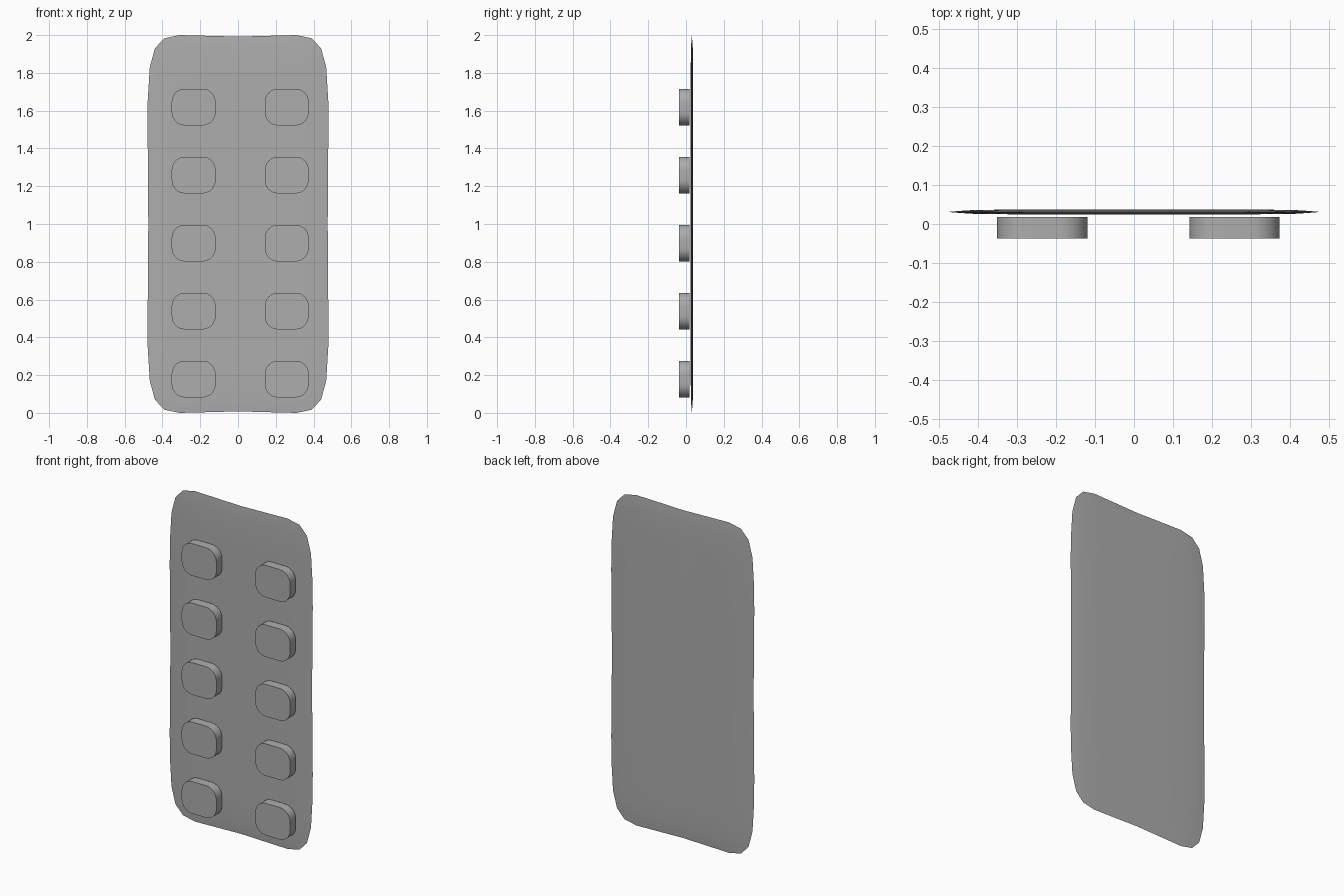
import bpy, bmesh, math

cube = bpy.data.objects.get("Cube")
if cube:
    bpy.data.objects.remove(cube, do_unlink=True)

grey = bpy.data.materials.new("mid grey")
grey.use_nodes = True
colour = (0.42, 0.42, 0.42, 1)
grey.diffuse_color = colour
grey.node_tree.nodes["Principled BSDF"].inputs["Base Color"].default_value = colour


def loft(name, rings, angle):
    """Join matching closed rings of points, cap both ends and shade."""
    bm = bmesh.new()
    loops = [[bm.verts.new(p) for p in ring] for ring in rings]
    n = len(loops[0])
    for a, b in zip(loops, loops[1:]):
        for i in range(n):
            j = (i + 1) % n
            bm.faces.new((a[i], a[j], b[j], b[i]))
    bm.faces.new(loops[0])
    bm.faces.new(loops[-1])
    bmesh.ops.recalc_face_normals(bm, faces=bm.faces)
    mesh = bpy.data.meshes.new(name)
    bm.to_mesh(mesh)
    bm.free()
    mesh.materials.append(grey)
    obj = bpy.data.objects.new(name, mesh)
    bpy.context.collection.objects.link(obj)
    bpy.ops.object.select_all(action="DESELECT")
    obj.select_set(True)
    bpy.context.view_layer.objects.active = obj
    bpy.ops.object.shade_smooth_by_angle(angle=math.radians(angle))
    return obj


# Thin backing sheet: one quarter outline mirrored, slightly waisted
quarter = [(0.475, 0.0), (0.476, 0.25), (0.479, 0.5), (0.478, 0.65), (0.467, 0.83),
           (0.44, 0.93), (0.39, 0.983), (0.31, 1.0), (0.15, 0.996), (0.0, 0.992)]
half = quarter + [(-x, z) for x, z in quarter[-2::-1]]
outline = half + [(x, -z) for x, z in half[-2:0:-1]]


def sheet_ring(inset, y):
    return [(x * (1 - inset / 0.48), y, 1 + z * (1 - inset)) for x, z in outline]


middle = 0.031
profile = [(0.2, 0.0065), (0.07, 0.005), (0.03, 0.0025)]
rings = [sheet_ring(i, middle - d) for i, d in profile]
rings.append(sheet_ring(0, middle))
rings += [sheet_ring(i, middle + d) for i, d in reversed(profile)]
loft("backing_sheet", rings, 40)


# Two columns of rounded blister pills on the front
def pill_ring(cx, cz, y, steps=8):
    points = []
    rx, rz, flat_x, flat_z = 0.07, 0.07, 0.046, 0.027
    for corner, (sx, sz) in enumerate([(1, 1), (-1, 1), (-1, -1), (1, -1)]):
        for k in range(steps + 1):
            a = (corner + k / steps) * math.pi / 2
            points.append((cx + sx * flat_x + rx * math.cos(a), y,
                           cz + sz * flat_z + rz * math.sin(a)))
    return points


for side, cx in (("right", -0.235), ("left", 0.258)):
    for row in range(5):
        cz = 0.179 + row * 0.36
        loft(f"pill_{side}_{row + 1}",
             [pill_ring(cx, cz, -0.037), pill_ring(cx, cz, 0.018)], 40)
